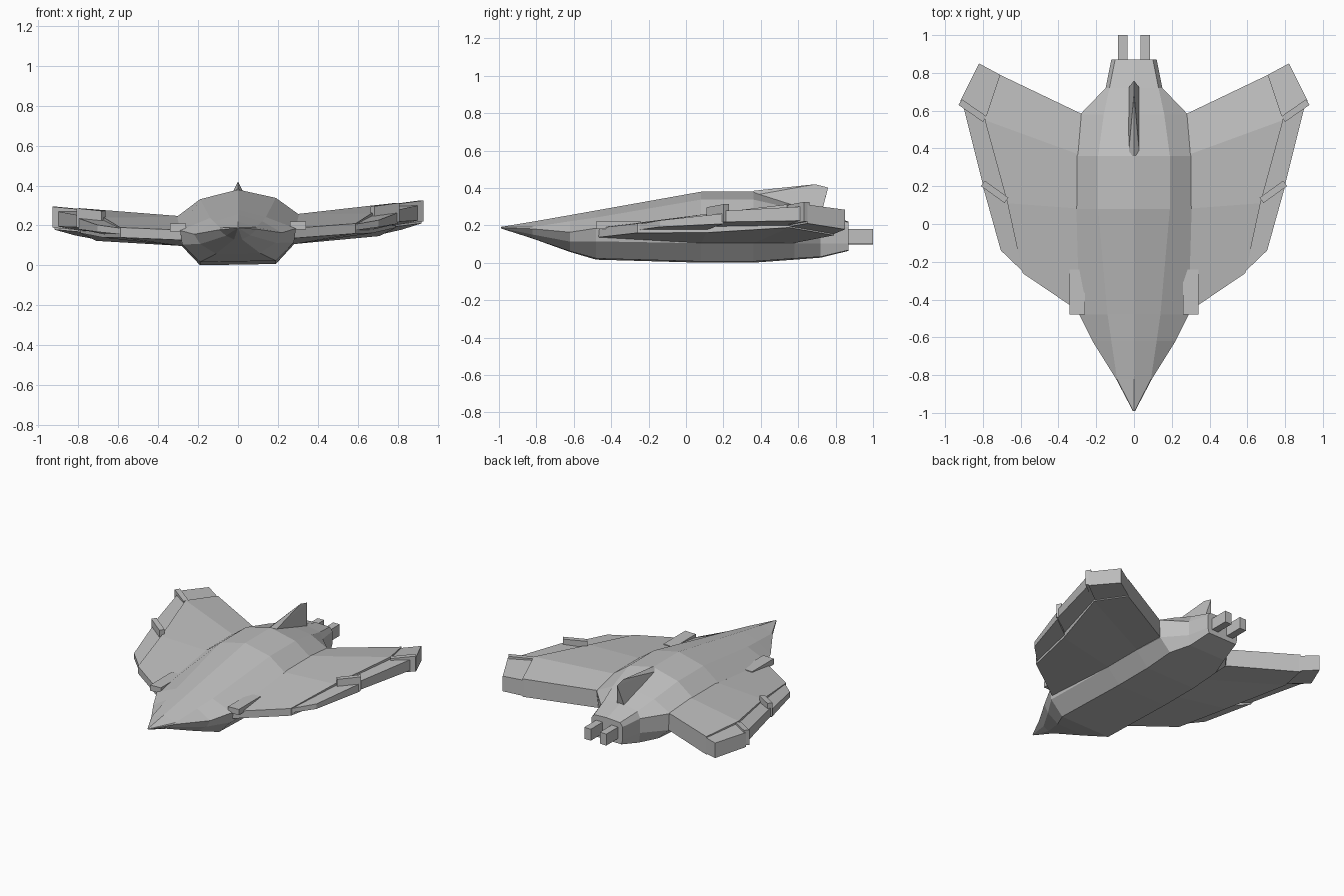
import bpy
import bmesh
from mathutils import Vector

if "Cube" in bpy.data.objects:
    bpy.data.objects.remove(bpy.data.objects["Cube"], do_unlink=True)

ROLL = 0.017  # the craft banks very slightly

hull_grey = bpy.data.materials.new("hull_grey")
hull_grey.use_nodes = True
GREY = (0.52, 0.52, 0.52, 1)
hull_grey.diffuse_color = GREY
hull_grey.node_tree.nodes["Principled BSDF"].inputs["Base Color"].default_value = GREY


def finish(name, bm):
    """Apply the bank, clean the mesh and add it to the scene."""
    for v in bm.verts:
        v.co.z += ROLL * v.co.x
    bmesh.ops.remove_doubles(bm, verts=bm.verts, dist=0.0005)
    bmesh.ops.recalc_face_normals(bm, faces=bm.faces)
    mesh = bpy.data.meshes.new(name)
    bm.to_mesh(mesh)
    bm.free()
    mesh.materials.append(hull_grey)
    obj = bpy.data.objects.new(name, mesh)
    bpy.context.collection.objects.link(obj)
    return obj


def loft(name, rings):
    """Skin a row of closed rings and cap both ends."""
    bm = bmesh.new()
    rows = [[bm.verts.new(p) for p in ring] for ring in rings]
    count = len(rows[0])
    for a, b in zip(rows, rows[1:]):
        for i in range(count):
            j = (i + 1) % count
            bm.faces.new((a[i], a[j], b[j], b[i]))
    bm.faces.new(rows[0])
    bm.faces.new(rows[-1])
    return finish(name, bm)


def slab(name, side, outline):
    """Plate from (x, y, top, bottom) corners."""
    top = [(side * x, y, t) for x, y, t, b in outline]
    low = [(side * x, y, b) for x, y, t, b in outline]
    return loft(name, [top, low])


def box(name, side, x, y, z):
    corners = [(x[0], y[0]), (x[1], y[0]), (x[1], y[1]), (x[0], y[1])]
    return slab(name, side, [(a, b, z[1], z[0]) for a, b in corners])


def beam(name, side, start, end, width, low, high):
    """Straight rib between two plan points."""
    a, b = Vector(start), Vector(end)
    n = (b - a).orthogonal().normalized() * width / 2
    pts = [a + n, b + n, b - n, a - n]
    lift = [0, 0.015, 0.015, 0]
    return slab(name, side, [(p.x, p.y, high + d, low + d) for p, d in zip(pts, lift)])


# Fuselage stations: y, ridge z, then shoulder, side, chine and keel as x, z
stations = [
    (-0.99, 0.192, (0.004, 0.19), (0.006, 0.188), (0.004, 0.186), (0.002, 0.184)),
    (-0.82, 0.22, (0.09, 0.19), (0.095, 0.18), (0.06, 0.15), (0.02, 0.13)),
    (-0.62, 0.255, (0.12, 0.22), (0.22, 0.16), (0.19, 0.11), (0.11, 0.06)),
    (-0.48, 0.28, (0.14, 0.24), (0.29, 0.18), (0.28, 0.11), (0.19, 0.02)),
    (0.08, 0.38, (0.19, 0.335), (0.305, 0.25), (0.28, 0.1), (0.19, 0.004)),
    (0.36, 0.38, (0.19, 0.335), (0.305, 0.25), (0.28, 0.1), (0.19, 0.004)),
    (0.58, 0.31, (0.16, 0.285), (0.285, 0.22), (0.27, 0.1), (0.19, 0.02)),
    (0.72, 0.267, (0.13, 0.245), (0.15, 0.2), (0.15, 0.1), (0.14, 0.03)),
    (0.87, 0.22, (0.1, 0.215), (0.12, 0.19), (0.12, 0.1), (0.11, 0.066)),
]
rings = []
for y, ridge, *half in stations:
    right = [(x, y, z) for x, z in half]
    left = [(-x, y, z) for x, z in reversed(half)]
    rings.append([(0, y, ridge)] + right + left)
loft("fuselage", rings)

# Dorsal fin, a wedge leaning back past its base
bm = bmesh.new()
fin = [(0, 0.36, 0.385), (0, 0.69, 0.42), (0, 0.76, 0.402), (0, 0.72, 0.25),
       (0.03, 0.36, 0.36), (-0.03, 0.36, 0.36), (0.03, 0.72, 0.25), (-0.03, 0.72, 0.25)]
for p in fin:
    bm.verts.new(p)
bmesh.ops.convex_hull(bm, input=bm.verts)
finish("dorsal_fin", bm)

# Wing chord stations: root corner and outer corner as x, y, top, bottom
wing = [
    ((0.25, -0.49, 0.18, 0.13), (0.59, -0.26, 0.2, 0.15)),
    ((0.27, 0.08, 0.25, 0.1), (0.67, 0.11, 0.25, 0.15)),
    ((0.27, 0.36, 0.25, 0.1), (0.79, 0.55, 0.3, 0.175)),
    ((0.25, 0.57, 0.22, 0.1), (0.71, 0.79, 0.26, 0.135)),
]

for label, s in (("left", 1), ("right", -1)):
    chords = []
    for (xi, yi, ti, bi), (xo, yo, to, bo) in wing:
        chords.append([(s * xi, yi, ti), (s * xo, yo, to), (s * xo, yo, bo), (s * xi, yi, bi)])
    loft(label + "_wing", chords)

    # Outer panels stepped along the wing edge
    slab(label + "_front_panel", s, [(0.58, -0.26, 0.195, 0.165), (0.705, -0.14, 0.215, 0.18),
                                     (0.8, 0.2, 0.25, 0.195), (0.66, 0.11, 0.235, 0.165)])
    slab(label + "_middle_panel", s, [(0.66, 0.11, 0.24, 0.18), (0.8, 0.21, 0.265, 0.205),
                                      (0.9, 0.61, 0.285, 0.21), (0.78, 0.55, 0.285, 0.185)])
    slab(label + "_rear_panel", s, [(0.78, 0.55, 0.285, 0.18), (0.92, 0.65, 0.295, 0.195),
                                    (0.82, 0.85, 0.27, 0.165), (0.7, 0.785, 0.25, 0.14)])

    # Raised ribs between the panels
    beam(label + "_front_rib", s, (0.675, 0.125), (0.8, 0.215), 0.035, 0.19, 0.285)
    beam(label + "_rear_rib", s, (0.79, 0.555), (0.92, 0.645), 0.035, 0.19, 0.295)

    # Shoulder pods and engine pipes
    box(label + "_shoulder_pod", s, (0.26, 0.342), (-0.48, -0.24), (0.175, 0.215))
    box(label + "_engine_pipe", s, (0.035, 0.085), (0.84, 1.0), (0.1, 0.18))
